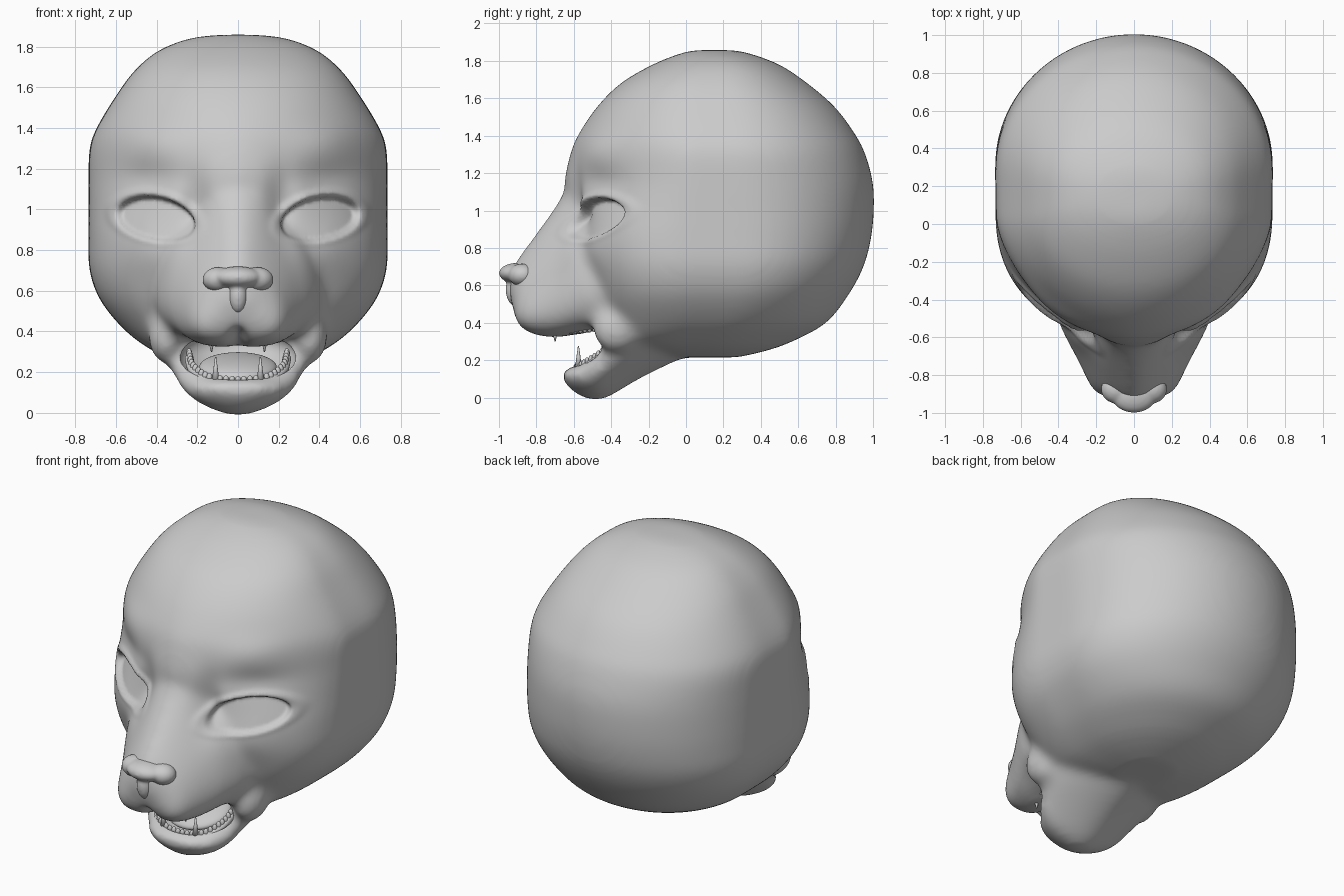
import bpy, bmesh
from math import sin, cos, pi, exp, radians
from mathutils import Vector, Matrix

if "Cube" in bpy.data.objects:
    bpy.data.objects.remove(bpy.data.objects["Cube"])

clay = bpy.data.materials.new("grey_clay")
clay.use_nodes = True
clay.diffuse_color = (0.6, 0.6, 0.6, 1)
clay.node_tree.nodes["Principled BSDF"].inputs["Base Color"].default_value = (0.6, 0.6, 0.6, 1)


def finish(name, bm):
    bmesh.ops.recalc_face_normals(bm, faces=bm.faces)
    mesh = bpy.data.meshes.new(name)
    bm.to_mesh(mesh)
    bm.free()
    mesh.materials.append(clay)
    obj = bpy.data.objects.new(name, mesh)
    bpy.context.collection.objects.link(obj)
    mesh.shade_smooth()
    return obj


def spline(rows, steps=6):
    # Catmull-Rom through the rows of section sizes
    rows = [Vector(r) for r in rows]
    out = []
    for i in range(len(rows) - 1):
        a, b = rows[max(i - 1, 0)], rows[i]
        c, d = rows[i + 1], rows[min(i + 2, len(rows) - 1)]
        for k in range(steps):
            t = k / steps
            out.append(b + (c - a) * (t / 2) + (a * 2 - b * 5 + c * 4 - d) * (t * t / 2)
                       + (b * 3 - a - c * 3 + d) * (t ** 3 / 2))
    return out + [rows[-1]]


def loft(bm, rows, section, count=64):
    rings = [[bm.verts.new(section(r, 2 * pi * k / count)) for k in range(count)] for r in spline(rows)]
    for p, q in zip(rings, rings[1:]):
        for k in range(count):
            j = (k + 1) % count
            bm.faces.new((p[k], p[j], q[j], q[k]))
    bm.faces.new(rings[0])
    bm.faces.new(rings[-1])


def ball(bm, centre, radii, tilt=0):
    m = Matrix.Translation(centre) @ Matrix.Rotation(radians(tilt), 4, 'X') @ Matrix.Diagonal((*radii, 1))
    bmesh.ops.create_icosphere(bm, subdivisions=4, radius=1, matrix=m)


def power(v, p):
    return abs(v) ** p * (1 if v >= 0 else -1)


def skull_section(r, a):
    z, front, back, w, n = r
    length = back - front
    c, s = cos(a), sin(a)
    if s < 0:
        mid = front + 0.43 * length
        return (w * power(c, 2 / n), mid + (mid - front) * power(s, 2 / n), z)
    mid = front + 0.57 * length
    return (w * c, mid + (back - mid) * s, z)


def muzzle_section(r, a):
    y, low, high, w = r
    c, s = cos(a), sin(a)
    c = power(c, 0.65 if s < 0 else 1)
    return (w * c * (1 - 0.42 * s) / 1.16, y, (low + high) / 2 + (high - low) / 2 * s)


def jaw_section(r, a):
    y, low, high, w = r
    c, s = cos(a), sin(a)
    c = power(c, 0.7 if s > 0 else 1.15)
    return (w * c * (1 + 0.3 * s) / 1.1, y, (low + high) / 2 + (high - low) / 2 * s)


# Skull, muzzle, jaw and mouth corners, fused into one skin
bm = bmesh.new()
loft(bm, [(1.858, .05, .25, .08, 2), (1.84, -.03, .34, .235, 2), (1.78, -.18, .5, .39, 2),
          (1.68, -.35, .65, .51, 2), (1.55, -.48, .8, .605, 1.95), (1.4, -.58, .91, .695, 1.8),
          (1.3, -.62, .96, .73, 1.7), (1.15, -.65, 1, .735, 1.7), (1, -.62, 1.005, .735, 2),
          (.85, -.58, .99, .735, 2.4), (.7, -.55, .95, .73, 2.5), (.55, -.51, .87, .675, 2.5),
          (.4, -.47, .75, .55, 2.4), (.3, -.44, .57, .41, 2.4), (.25, -.3, .43, .29, 2),
          (.215, -.1, .28, .15, 2)], skull_section)
loft(bm, [(-.94, .53, .67, .07), (-.91, .44, .73, .15), (-.87, .375, .785, .22), (-.8, .335, .88, .27),
          (-.7, .32, 1.02, .325), (-.6, .335, 1.17, .38), (-.5, .35, 1.18, .425), (-.36, .38, 1.1, .45)],
     muzzle_section)
loft(bm, [(-.665, .1, .14, .09), (-.62, .045, .16, .18), (-.55, 0, .19, .25), (-.47, -.015, .27, .315),
          (-.4, .01, .39, .355), (-.3, .07, .45, .385), (-.2, .125, .48, .38), (0, .22, .5, .3)], jaw_section)
for s in (-1, 1):
    ball(bm, (s * .35, -.37, .37), (.09, .13, .13))
head = finish("head", bm)

# Mouth cavity cutter
bm = bmesh.new()
ball(bm, (0, -.4, .28), (.29, .25, .13), 20)
cutter = finish("mouth_cutter", bm)
cutter.hide_render = True


def remesh(obj, voxel, rounds):
    m = obj.modifiers.new("fuse", 'REMESH')
    m.mode, m.voxel_size, m.use_smooth_shade = 'VOXEL', voxel, True
    m = obj.modifiers.new("soften", 'SMOOTH')
    m.factor, m.iterations = 0.5, rounds


def bake(obj):
    bpy.context.view_layer.update()
    graph = bpy.context.evaluated_depsgraph_get()
    obj.data = bpy.data.meshes.new_from_object(obj.evaluated_get(graph))
    obj.modifiers.clear()
    obj.data.materials.clear()
    obj.data.materials.append(clay)
    obj.data.polygons.foreach_set("material_index", [0] * len(obj.data.polygons))
    obj.data.shade_smooth()


remesh(head, 0.024, 14)
remesh(head, 0.013, 4)
cut = head.modifiers.new("mouth", 'BOOLEAN')
cut.operation, cut.object, cut.solver = 'DIFFERENCE', cutter, 'EXACT'
bake(head)
bpy.data.objects.remove(cutter)

# Sculpted brows, sockets, cheeks and lips: centre, radii, push
brushes = [((.42, -.42, 1.3), (.22, .2, .1), (0, -.025, .01)),
           ((.42, -.46, 1.15), (.2, .2, .07), (0, .02, 0)),
           ((.21, -.58, 1), (.07, .15, .17), (0, .04, 0)),
           ((.4, -.52, .78), (.17, .15, .11), (0, -.02, 0)),
           ((.15, -.84, .43), (.1, .1, .1), (.01, -.02, -.01)),
           ((0, -.82, .36), (.04, .12, .06), (0, .015, .05))]


def ramp(v):
    v = min(max(v, 0), 1)
    return v * v * (3 - 2 * v)


for v in head.data.vertices:
    side = 1 if v.co.x >= 0 else -1
    p = Vector((abs(v.co.x), v.co.y, v.co.z))
    if p.y > 0:
        continue
    move = Vector()
    for c, r, push in brushes:
        d = sum(((p[i] - c[i]) / r[i]) ** 2 for i in range(3))
        if d < 9:
            move += Vector(push) * exp(-d)
    # Almond eye set into the face, deepest under the upper lid
    u = (p.x - .405) / .195
    w = (p.z - .955 - .14 * (p.x - .405)) / .108
    e = u * u + abs(w) ** (1.8 if w > 0 else 2.4)
    if p.y < -.15 and e < 3:
        inward = Vector((-.35, .93, 0))
        move += inward * (.045 * ramp((1.05 - e) / .3) * (1 + .5 * w))
        move -= inward * (.009 * (1 + .6 * max(min(w, 1), -1)) * exp(-((e - 1.3) / .3) ** 2))
    p += move
    v.co = (p.x * side, p.y, p.z)
soft = head.modifiers.new("soften", 'SMOOTH')
soft.factor, soft.iterations = 0.5, 2

# Nose pad with wings and stem
bm = bmesh.new()
ball(bm, (0, -.905, .665), (.12, .095, .055))
ball(bm, (0, -.905, .575), (.05, .06, .09))
for s in (-1, 1):
    ball(bm, (s * .095, -.875, .655), (.08, .075, .062))
nose = finish("nose", bm)
remesh(nose, 0.009, 10)
bake(nose)

# Tongue
bm = bmesh.new()
ball(bm, (0, -.38, .225), (.19, .18, .05), 18)
finish("tongue", bm)


def arch(name, half, z_dir, radius):
    # Gum ridge and a row of teeth along a mirrored path
    path = spline(half + [(-x, y, z) for x, y, z in half[-2::-1]], 5)
    curve = bpy.data.curves.new(name + "_gum", 'CURVE')
    curve.dimensions, curve.bevel_depth, curve.use_fill_caps = '3D', radius, True
    line = curve.splines.new('POLY')
    line.points.add(len(path) - 1)
    for pt, co in zip(line.points, path):
        pt.co = (*co, 1)
    curve.materials.append(clay)
    gum = bpy.data.objects.new(name + "_gum", curve)
    bpy.context.collection.objects.link(gum)
    bm = bmesh.new()
    for co in path:
        m = Matrix.Translation(co + Vector((0, 0, z_dir * radius))) @ Matrix.Diagonal((.015, .013, .025, 1))
        bmesh.ops.create_uvsphere(bm, u_segments=12, v_segments=8, radius=1, matrix=m)
    finish(name + "_teeth", bm)


def fang(name, base, height, radius):
    bm = bmesh.new()
    for s in (-1, 1):
        m = Matrix.Translation((s * base[0], base[1], base[2] + height / 2))
        if height < 0:
            m = m @ Matrix.Rotation(pi, 4, 'X')
        bmesh.ops.create_cone(bm, cap_ends=True, segments=16, radius1=radius, radius2=.003,
                              depth=abs(height), matrix=m)
    finish(name, bm)


arch("lower", [(.24, -.38, .27), (.22, -.47, .205), (.14, -.56, .15), (0, -.59, .135)], 1, .022)
arch("upper", [(.22, -.43, .4), (.2, -.54, .39), (.13, -.66, .38), (0, -.72, .39)], -1, .02)
fang("lower_fangs", (.11, -.575, .15), .125, .02)
fang("upper_fangs", (.13, -.7, .36), -.06, .016)
